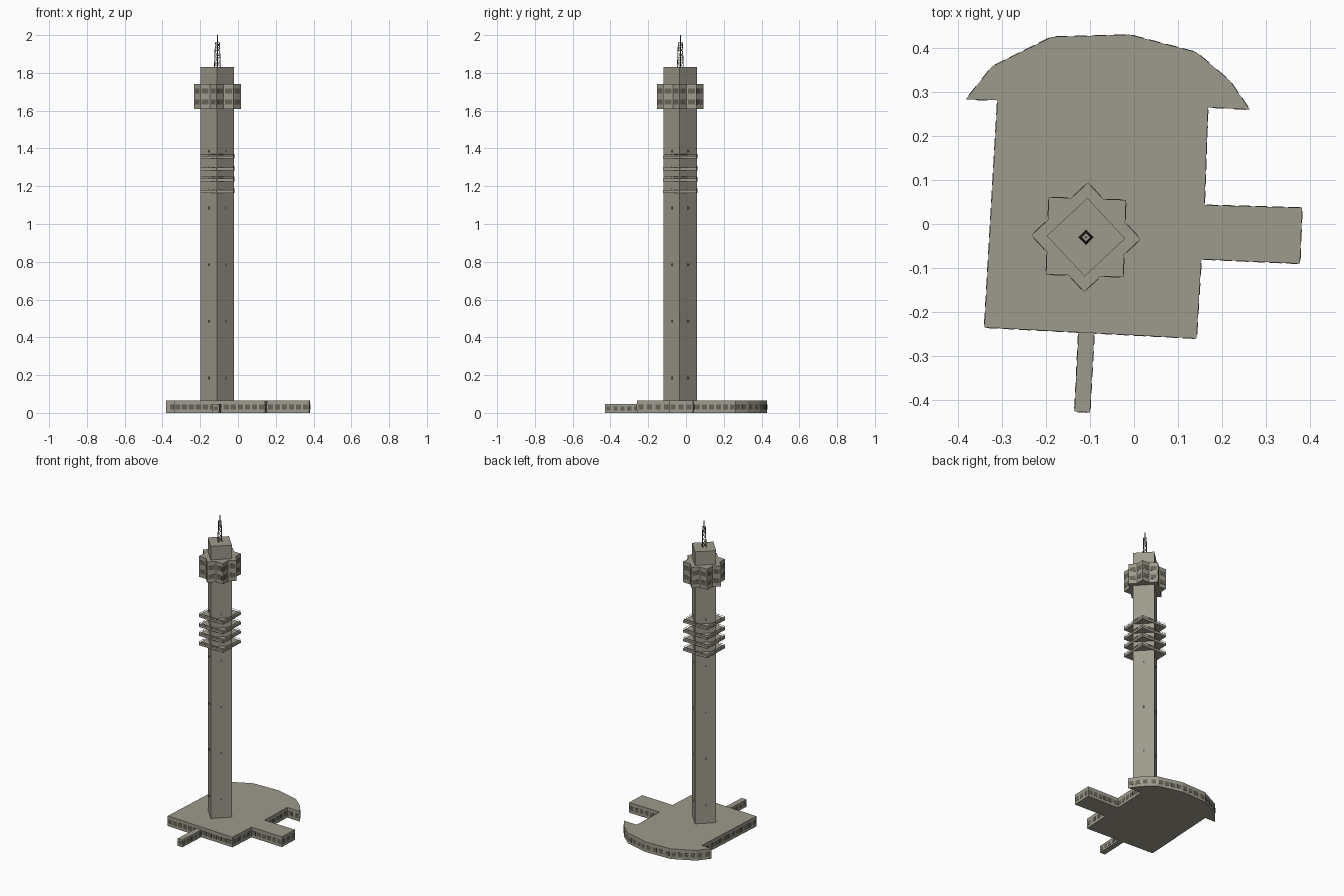
import bpy, bmesh, math
from mathutils import Vector

if "Cube" in bpy.data.objects:
    bpy.data.objects.remove(bpy.data.objects["Cube"])

CX, CY, TURN = -0.109, -0.030, math.radians(-2)


def material(name, rgb):
    m = bpy.data.materials.new(name)
    m.diffuse_color = (*rgb, 1)
    m.use_nodes = True
    m.node_tree.nodes["Principled BSDF"].inputs["Base Color"].default_value = m.diffuse_color
    return m


CONCRETE = material("concrete", (0.34, 0.325, 0.265))
GLASS = material("dark window", (0.13, 0.127, 0.10))
METAL = material("mast metal", (0.10, 0.10, 0.085))


def finish(name, bm, mat):
    bmesh.ops.recalc_face_normals(bm, faces=bm.faces)
    me = bpy.data.meshes.new(name)
    bm.to_mesh(me)
    bm.free()
    me.materials.append(mat)
    ob = bpy.data.objects.new(name, me)
    bpy.context.collection.objects.link(ob)
    return ob


def add_prism(bm, pts, z0, z1):
    face = bm.faces.new([bm.verts.new((x, y, z0)) for x, y in pts])
    ext = bmesh.ops.extrude_face_region(bm, geom=[face], use_keep_orig=True)
    verts = [g for g in ext["geom"] if isinstance(g, bmesh.types.BMVert)]
    bmesh.ops.translate(bm, verts=verts, vec=(0, 0, z1 - z0))


def prism(name, pts, z0, z1, mat=CONCRETE):
    bm = bmesh.new()
    add_prism(bm, pts, z0, z1)
    return finish(name, bm, mat)


def ring(radii, start=0.0):
    """Points around the tower axis, cycling through the radii."""
    n = len(radii)
    return [(CX + r * math.cos(start + TURN + i * math.tau / n),
             CY + r * math.sin(start + TURN + i * math.tau / n))
            for i, r in enumerate(radii)]


def add_plates(bm, pts, z0, z1, width, pitch, single=False):
    """Thin window plates along every edge of a counter-clockwise outline."""
    for i, p in enumerate(pts):
        a, b = Vector(p), Vector(pts[(i + 1) % len(pts)])
        length = (b - a).length
        d = (b - a) / length
        out = Vector((d.y, -d.x)) * 0.0012
        n = 1 if single else max(1, int(length / pitch))
        for k in range(n):
            mid = a + d * length * (k + 0.5) / n
            s, e = mid - d * width / 2, mid + d * width / 2
            add_prism(bm, [s - out, e - out, e + out, s + out], z0, z1)


def add_bar(bm, a, b, r):
    a, b = Vector(a), Vector(b)
    rot = (b - a).to_track_quat('Z', 'Y').to_matrix().to_4x4()
    rot.translation = (a + b) / 2
    bmesh.ops.create_cone(bm, segments=4, radius1=r, radius2=r, cap_ends=True,
                          depth=(b - a).length, matrix=rot)


# Ground building with a curved rear wing and a side wing
base = [(-0.34, -0.235), (0.142, -0.26), (0.153, -0.08), (0.377, -0.09),
        (0.382, 0.037), (0.16, 0.043), (0.168, 0.265), (0.263, 0.26),
        (0.218, 0.325), (0.142, 0.39), (-0.01, 0.43), (-0.187, 0.425),
        (-0.322, 0.358), (-0.382, 0.283), (-0.31, 0.281)]
prism("ground_building", base, 0, 0.066)
bm = bmesh.new()
add_plates(bm, base, 0.018, 0.044, 0.027, 0.037)
finish("ground_building_windows", bm, GLASS)

# Low entrance corridor
corridor = [(-0.135, -0.426), (-0.100, -0.428), (-0.090, -0.246), (-0.126, -0.244)]
prism("entrance_corridor", corridor, 0, 0.047)
bm = bmesh.new()
add_plates(bm, corridor, 0.012, 0.034, 0.022, 0.035)
finish("corridor_windows", bm, GLASS)

# Square shaft standing corner-forward, with a small window per face and level
shaft = ring([0.089] * 4)
prism("shaft", shaft, 0.06, 1.83)
bm = bmesh.new()
for i in range(5):
    z = 0.185 + 0.3 * i
    add_plates(bm, shaft, z - 0.007, z + 0.007, 0.010, 1, single=True)
finish("shaft_windows", bm, GLASS)

# Antenna platforms with thin guard rails
deck = ring([0.124] * 4, math.pi / 4)
rail = ring([0.122] * 4, math.pi / 4)
for i, z in enumerate((1.164, 1.225, 1.283, 1.346)):
    prism(f"platform_{i + 1}", deck, z, z + 0.015)
    bm = bmesh.new()
    for j in range(4):
        a, b = Vector(rail[j]), Vector(rail[(j + 1) % 4])
        add_bar(bm, (*a, z + 0.024), (*b, z + 0.024), 0.0012)
        for k in range(4):
            p = a.lerp(b, k / 4)
            add_bar(bm, (*p, z + 0.014), (*p, z + 0.024), 0.0012)
    finish(f"platform_rail_{i + 1}", bm, CONCRETE)

# Eight-pointed star pod with two window bands
star = ring([0.124, 0.095] * 8)
prism("star_pod", star, 1.608, 1.742)
bm = bmesh.new()
for z in (1.632, 1.690):
    add_plates(bm, star, z, z + 0.028, 0.036, 1, single=True)
finish("star_pod_windows", bm, GLASS)

# Lattice mast: four legs, braces in each bay, and a spike
bm = bmesh.new()
bottom, top, bays = 1.83, 1.96, 5
for j in range(4):
    for k in range(bays):
        r0, r1 = (0.016 - 0.005 * (k + t) / bays for t in (0, 1))
        z0, z1 = (bottom + (top - bottom) * (k + t) / bays for t in (0, 1))
        lo, hi = ring([r0] * 4), ring([r1] * 4)
        n = (j + 1) % 4
        add_bar(bm, (*lo[j], z0), (*hi[j], z1), 0.0018)
        add_bar(bm, (*hi[j], z1), (*hi[n], z1), 0.0012)
        add_bar(bm, (*lo[j], z0), (*hi[n], z1), 0.0012)
add_bar(bm, (CX, CY, 1.92), (CX, CY, 2.0), 0.003)
finish("lattice_mast", bm, METAL)
